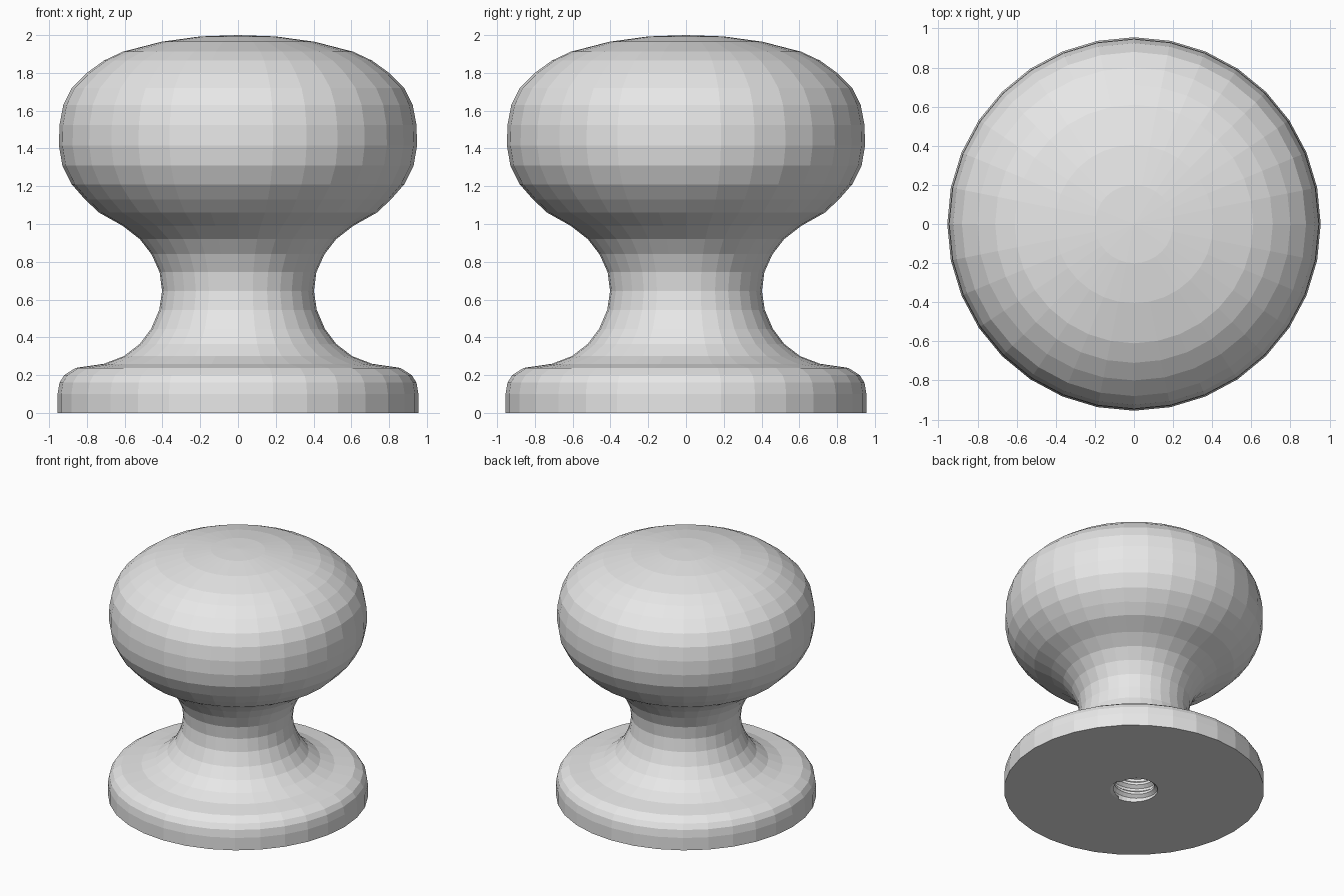
import bpy
import bmesh
from math import sin, cos, tau

cube = bpy.data.objects.get("Cube")
if cube:
    bpy.data.objects.remove(cube, do_unlink=True)

SIDES = 32
HOLE_R, THREAD_R = 0.175, 0.15
HOLE_DEPTH, PITCH = 0.72, 0.08

grey = bpy.data.materials.new("plain grey")
grey.use_nodes = True
grey.diffuse_color = (0.8, 0.8, 0.8, 1)
grey.node_tree.nodes["Principled BSDF"].inputs["Base Color"].default_value = (0.8, 0.8, 0.8, 1)


def skin(name, columns, inward=False, cap_z=None):
    """Join neighbouring columns of points with quads, weld, and make an object."""
    bm = bmesh.new()
    cols = [[bm.verts.new(p) for p in col] for col in columns]
    for left, right in zip(cols, cols[1:]):
        for i in range(len(left) - 1):
            quad = (left[i], right[i], right[i + 1], left[i + 1])
            bm.faces.new(quad[::-1] if inward else quad)
    bmesh.ops.remove_doubles(bm, verts=bm.verts, dist=0.0005)
    if cap_z is not None:
        # Blind end of the hole, facing down
        ring = [bm.verts.new(polar(HOLE_R, tau * k / SIDES, cap_z)) for k in range(SIDES)]
        bm.faces.new(ring[::-1])
    mesh = bpy.data.meshes.new(name)
    bm.to_mesh(mesh)
    bm.free()
    mesh.materials.append(grey)
    obj = bpy.data.objects.new(name, mesh)
    bpy.context.collection.objects.link(obj)
    return obj


def polar(r, a, z):
    return (r * cos(a), r * sin(a), z)


angles = [tau * k / SIDES for k in range(SIDES + 1)]

# Turned body: underside, base disc, waisted neck, round head
profile = [
    (HOLE_R, 0), (0.955, 0), (0.955, 0.1), (0.945, 0.16), (0.92, 0.2), (0.86, 0.238),
    (0.71, 0.26), (0.605, 0.3), (0.52, 0.365), (0.46, 0.445), (0.417, 0.545),
    (0.402, 0.645), (0.415, 0.745), (0.458, 0.84), (0.52, 0.92), (0.61, 0.99),
    (0.735, 1.06), (0.81, 1.13), (0.88, 1.21), (0.93, 1.31), (0.948, 1.415),
    (0.945, 1.525), (0.925, 1.63), (0.88, 1.72), (0.8, 1.80), (0.71, 1.865),
    (0.61, 1.912), (0.405, 1.965), (0.2, 1.993), (0, 2),
]
skin("knob_body", [[polar(r, a, z) for r, z in profile] for a in angles])


# Threaded screw hole: a four-point thread profile swept up a helix
def thread_point(j, a):
    z = (j / 4 - 1 + a / tau) * PITCH
    if z <= 0 or z >= HOLE_DEPTH:
        return polar(HOLE_R, a, min(max(z, 0), HOLE_DEPTH))
    return polar(THREAD_R if j % 4 < 2 else HOLE_R, a, z)


rows = 4 * (round(HOLE_DEPTH / PITCH) + 2)
skin("threaded_hole", [[thread_point(j, a) for j in range(rows)] for a in angles],
     inward=True, cap_z=HOLE_DEPTH)
